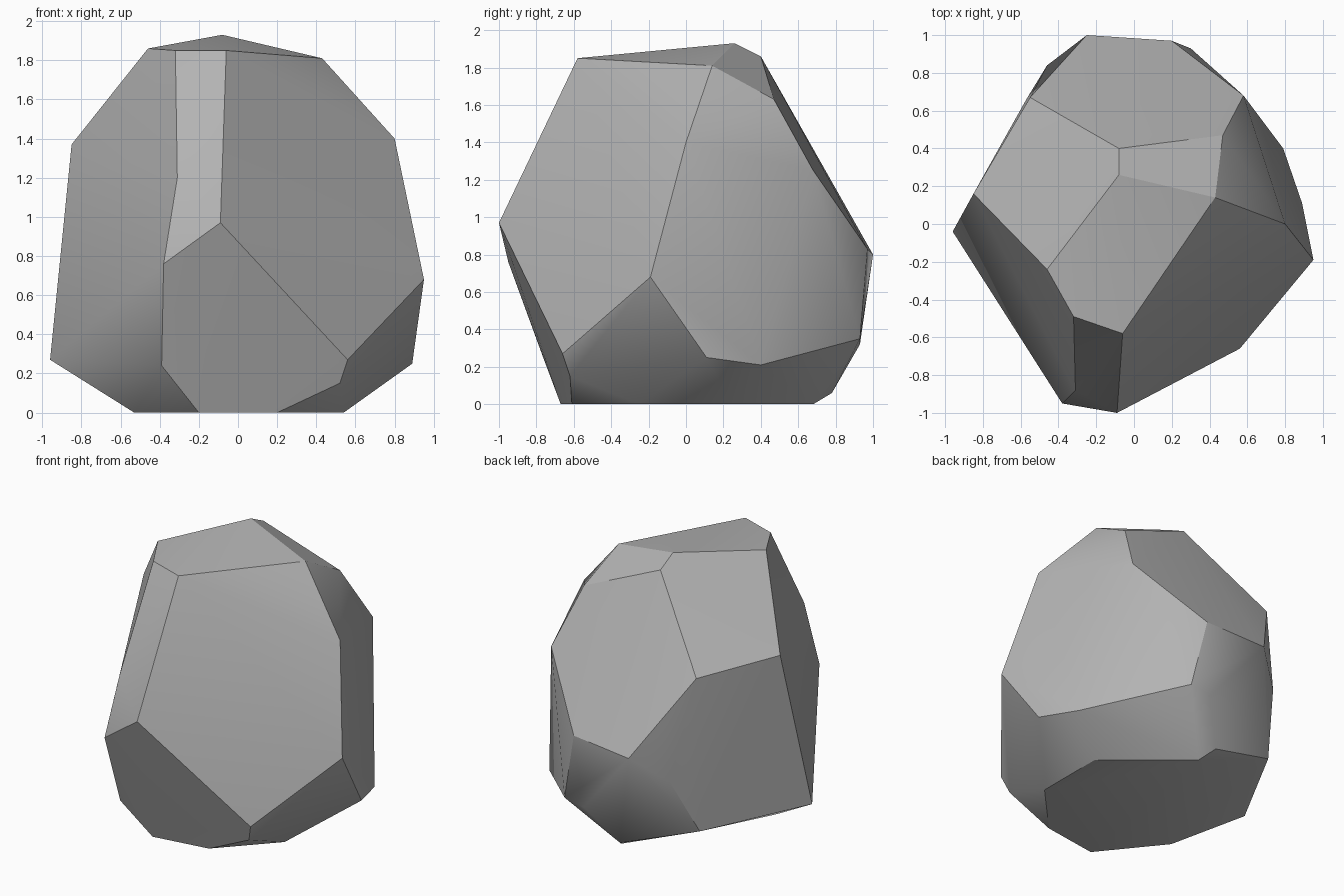
import bpy
import bmesh
import math

default_cube = bpy.data.objects.get("Cube")
if default_cube:
    bpy.data.objects.remove(default_cube, do_unlink=True)


def make_material(name, colour):
    """Plain flat colour for viewport and render."""
    material = bpy.data.materials.new(name)
    material.use_nodes = True
    material.diffuse_color = colour
    shader = material.node_tree.nodes["Principled BSDF"]
    shader.inputs["Base Color"].default_value = colour
    shader.inputs["Roughness"].default_value = 0.9
    return material


def make_boulder(name, corners, material):
    """Wrap a faceted convex skin around the corner points."""
    bm = bmesh.new()
    for corner in corners:
        bm.verts.new(corner)
    hull = bmesh.ops.convex_hull(bm, input=bm.verts[:])
    leftovers = {v for v in hull["geom_interior"] if isinstance(v, bmesh.types.BMVert)}
    bmesh.ops.delete(bm, geom=list(leftovers), context="VERTS")
    # Merge the nearly flat triangles into broad facets
    bmesh.ops.dissolve_limit(bm, angle_limit=math.radians(2),
                             verts=bm.verts[:], edges=bm.edges[:])
    bmesh.ops.recalc_face_normals(bm, faces=bm.faces[:])
    mesh = bpy.data.meshes.new(name)
    bm.to_mesh(mesh)
    bm.free()
    mesh.materials.append(material)
    boulder = bpy.data.objects.new(name, mesh)
    bpy.context.collection.objects.link(boulder)
    return boulder


# Corners of the stone, from the ground up
base = [(-0.2, -0.67, 0), (0.2, -0.61, 0), (0.54, -0.25, 0),
        (0.54, 0.25, 0), (0.03, 0.68, 0), (-0.53, -0.26, 0)]
foot = [(-0.39, -0.76, 0.24), (0.52, -0.62, 0.15), (0.56, -0.66, 0.27),
        (0.89, 0.11, 0.25), (0.79, 0.4, 0.21), (0.3, 0.93, 0.35),
        (0.15, 0.93, 0.32), (-0.03, 0.78, 0.06), (-0.57, 0.66, 0.24),
        (-0.96, -0.04, 0.27)]
belly = [(-0.38, -0.95, 0.76), (-0.09, -1, 0.97), (0.95, -0.19, 0.68),
         (0.2, 0.97, 0.83), (-0.25, 1, 0.8), (-0.46, 0.84, 0.63)]
shoulder = [(-0.31, -0.88, 1.2), (0.8, 0, 1.4), (0.58, 0.68, 1.25),
            (-0.55, 0.67, 1.32), (-0.85, 0.16, 1.37)]
crown = [(-0.32, -0.49, 1.85), (-0.06, -0.58, 1.85), (0.43, 0.14, 1.81),
         (0.47, 0.47, 1.63), (-0.08, 0.4, 1.86), (-0.08, 0.26, 1.93),
         (-0.46, -0.24, 1.86)]

stone_grey = make_material("stone_grey", (0.45, 0.45, 0.45, 1))
boulder = make_boulder("boulder", base + foot + belly + shoulder + crown, stone_grey)

# Soften shallow creases, keep strong ones crisp
bpy.ops.object.select_all(action="DESELECT")
boulder.select_set(True)
bpy.context.view_layer.objects.active = boulder
bpy.ops.object.shade_smooth_by_angle(angle=math.radians(30))
